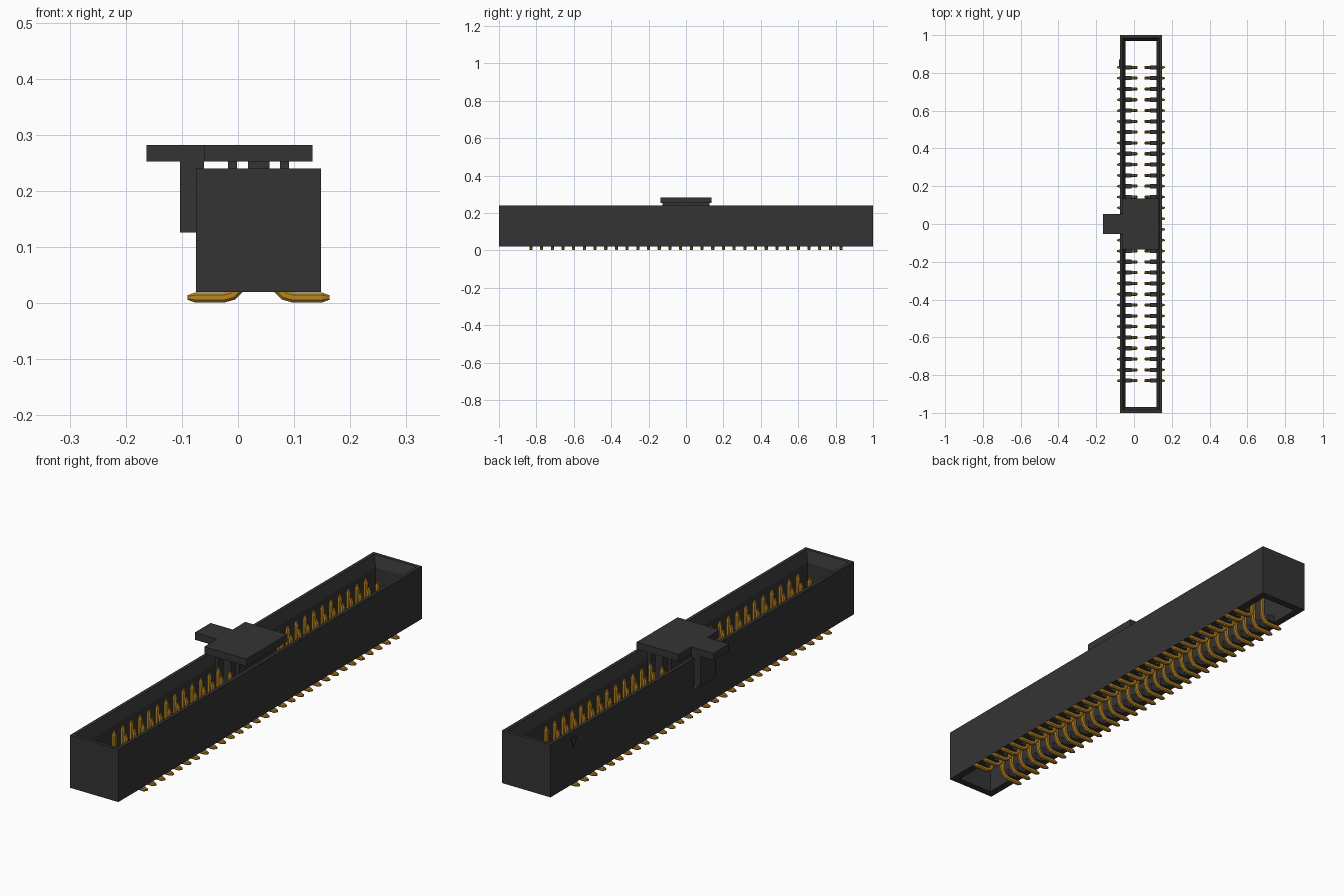
import bpy, bmesh
from mathutils import Vector

if "Cube" in bpy.data.objects:
    bpy.data.objects.remove(bpy.data.objects["Cube"], do_unlink=True)

MID = 0.0365      # centre line of the housing in x
PITCH = 0.0572
PINS = 30


def material(name, rgb, rough):
    m = bpy.data.materials.new(name)
    m.use_nodes = True
    m.diffuse_color = (*rgb, 1)
    bsdf = m.node_tree.nodes["Principled BSDF"]
    bsdf.inputs["Base Color"].default_value = (*rgb, 1)
    bsdf.inputs["Roughness"].default_value = rough
    return m


black = material("black plastic", (0.034, 0.034, 0.034), 0.6)
gold = material("gold metal", (0.49, 0.235, 0.018), 0.4)


def finish(bm, name, mat):
    bmesh.ops.recalc_face_normals(bm, faces=bm.faces)
    mesh = bpy.data.meshes.new(name)
    bm.to_mesh(mesh)
    bm.free()
    mesh.materials.append(mat)
    ob = bpy.data.objects.new(name, mesh)
    bpy.context.collection.objects.link(ob)
    return ob


def add_box(bm, x, y, z):
    verts = bmesh.ops.create_cube(bm, size=1)["verts"]
    for v in verts:
        v.co = [(a + b) / 2 + c * (b - a) for (a, b), c in zip((x, y, z), v.co)]


def box(name, x, y, z, mat):
    bm = bmesh.new()
    add_box(bm, x, y, z)
    return finish(bm, name, mat)


def bridge(bm, a, b):
    n = len(a)
    for i in range(n):
        bm.faces.new((a[i], a[(i + 1) % n], b[(i + 1) % n], b[i]))


# Housing: open frame with a chamfered inner rim
bm = bmesh.new()
rings = []
for inset, z in ((0, 0.02), (0, 0.24), (0.014, 0.24), (0.03, 0.195), (0.03, 0.02)):
    hx, hy = 0.1115 - inset, 1 - inset
    rings.append([bm.verts.new((MID + sx * hx, sy * hy, z))
                  for sx, sy in ((-1, -1), (1, -1), (1, 1), (-1, 1))])
for a, b in zip(rings, rings[1:] + rings[:1]):
    bridge(bm, a, b)
housing = finish(bm, "housing", black)

# Keying notch in the left-hand wall
cutter = box("notch_cutter", (-0.12, -0.03), (-0.055, 0.055), (0.11, 0.3), black)
cutter.hide_render = True
cutter.hide_set(True)
cut = housing.modifiers.new("notch", "BOOLEAN")
cut.operation = "DIFFERENCE"
cut.solver = "EXACT"
cut.object = cutter

# First-pin marker, a thin raised triangle
bm = bmesh.new()
tri = [[bm.verts.new((x, y, z)) for y, z in ((0.87, 0.215), (0.83, 0.215), (0.85, 0.17))]
       for x in (-0.079, -0.075)]
bridge(bm, *tri)
for ring in tri:
    bm.faces.new(ring)
finish(bm, "pin_marker", black)

# Pins: chamfered square section swept along a bent path
PATH = [(-0.090, 0.010, 0.45), (-0.076, 0.010, 1), (-0.025, 0.010, 1),
        (-0.010, 0.014, 1), (0.001, 0.025, 1), (0.0095, 0.045, 1),
        (0.0095, 0.198, 1), (0.0095, 0.215, 0.45)]
SECTION = [(1, -0.5), (1, 0.5), (0.5, 1), (-0.5, 1),
           (-1, 0.5), (-1, -0.5), (-0.5, -1), (0.5, -1)]
HALF = 0.009


def add_pin(bm, y, side):
    pts = [Vector(p[:2]) for p in PATH]
    previous = None
    for i, (px, pz, s) in enumerate(PATH):
        d = (pts[min(i + 1, len(pts) - 1)] - pts[max(i - 1, 0)]).normalized()
        ring = []
        for u, w in SECTION:
            x = px - d.y * u * HALF * s
            z = pz + d.x * u * HALF * s
            ring.append(bm.verts.new((MID + side * (x - MID), y + w * HALF * 0.9 * s, z)))
        if previous:
            bridge(bm, previous, ring)
        else:
            bm.faces.new(ring)
        previous = ring
    bm.faces.new(previous)


pins, ribs = bmesh.new(), bmesh.new()
for i in range(PINS):
    y = (i - (PINS - 1) / 2) * PITCH
    for side in (1, -1):
        add_pin(pins, y, side)
        # Short rib joining each pin to the wall
        ends = sorted(MID + side * (x - MID) for x in (-0.05, -0.012))
        add_box(ribs, ends, (y - 0.011, y + 0.011), (0.0205, 0.05))
finish(pins, "contact_pins", gold)
finish(ribs, "pin_ribs", black)

# Pick-up cap: plate, side tab, key and gripping bars
box("cap_plate", (-0.061, 0.133), (-0.135, 0.135), (0.252, 0.282), black)
box("cap_tab", (-0.163, -0.061), (-0.052, 0.052), (0.252, 0.282), black)
box("cap_key", (-0.103, -0.061), (-0.05, 0.05), (0.126, 0.252), black)
for name, x in (("left", (-0.018, -0.002)), ("middle", (0.018, 0.056)),
                ("right", (0.075, 0.091))):
    box("cap_bar_" + name, x, (-0.125, 0.125), (0.15, 0.253), black)
